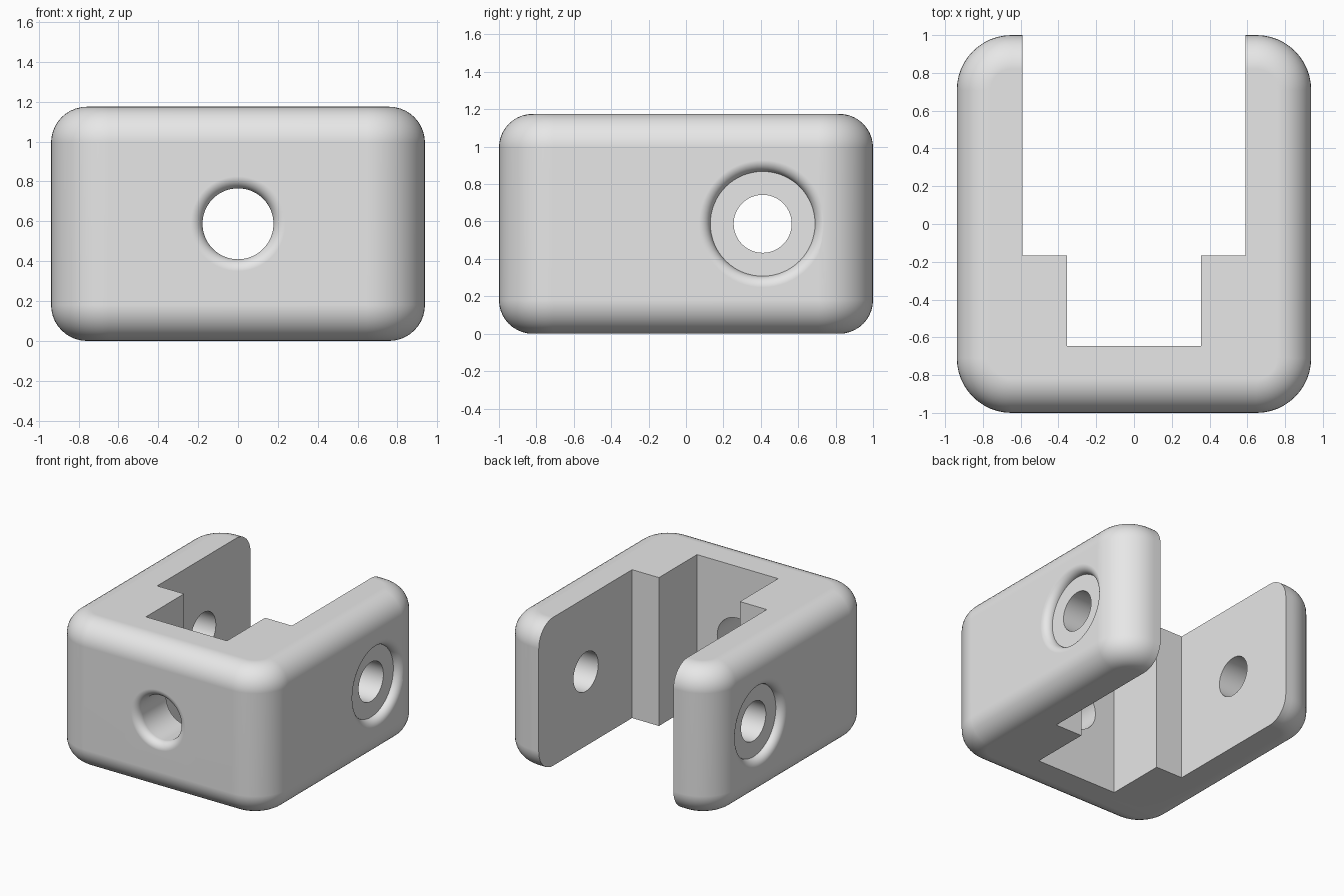
import bpy, bmesh, math
from mathutils import Matrix

if "Cube" in bpy.data.objects:
    bpy.data.objects.remove(bpy.data.objects["Cube"])

W, D, H = 0.938, 1.0, 1.175      # half width, half depth, height
CORNER, FILLET, LIP = 0.29, 0.18, 0.06
MID = H / 2

grey = bpy.data.materials.new("plain grey")
grey.diffuse_color = (0.8, 0.8, 0.8, 1)
grey.use_nodes = True
grey.node_tree.nodes["Principled BSDF"].inputs["Base Color"].default_value = grey.diffuse_color


def make_object(name, bm):
    bmesh.ops.recalc_face_normals(bm, faces=bm.faces)
    mesh = bpy.data.meshes.new(name)
    bm.to_mesh(mesh)
    bm.free()
    mesh.materials.append(grey)
    ob = bpy.data.objects.new(name, mesh)
    bpy.context.collection.objects.link(ob)
    return ob


def loft(name, rings):
    """Skin closed rings of points and cap both ends."""
    bm = bmesh.new()
    loops = [[bm.verts.new(p) for p in ring] for ring in rings]
    n = len(loops[0])
    for a, b in zip(loops, loops[1:]):
        for i in range(n):
            j = (i + 1) % n
            bm.faces.new((a[i], a[j], b[j], b[i]))
    bm.faces.new(loops[0])
    bm.faces.new(loops[-1])
    return make_object(name, bm)


def rounded_outline(inset, z, steps=12):
    """Rounded rectangle moved inward by inset."""
    pts, r = [], CORNER - inset
    for k, (sx, sy) in enumerate(((1, 1), (-1, 1), (-1, -1), (1, -1))):
        for i in range(steps + 1):
            a = math.pi / 2 * (k + i / steps)
            pts.append((sx * (W - CORNER) + r * math.cos(a),
                        sy * (D - CORNER) + r * math.sin(a), z))
    return pts


def lathe(name, profile, matrix, sides=64):
    """Turned cutter; profile holds (radius, height above the surface)."""
    rings = [[matrix @ Matrix.Rotation(2 * math.pi * i / sides, 4, 'Z')
              @ Matrix.Translation((r, 0, h)) @ Matrix.Identity(4).to_translation()
              for i in range(sides)] for r, h in profile]
    return loft(name, rings)


def lip(radius, steps=8):
    """Rounded mouth of a hole, from just outside the surface inward."""
    arc = [(radius + LIP * (1 - math.sin(a)), -LIP * (1 - math.cos(a)))
           for a in (math.pi / 2 * i / steps for i in range(steps + 1))]
    return [(radius + LIP, 0.2)] + arc


# Main block with rounded corners and rounded top and bottom rims
arc = [math.pi / 2 * i / 10 for i in range(11)]
low = [(FILLET * (1 - math.sin(a)), FILLET * (1 - math.cos(a))) for a in arc]
section = low + [(d, H - z) for d, z in reversed(low)]
body = loft("bracket_body", [rounded_outline(d, z) for d, z in section])

# Stepped slot open at the back
half = [(0.355, -0.645), (0.355, -0.168), (0.59, -0.168), (0.59, 1.3)]
plan = half + [(-x, y) for x, y in reversed(half)]
cutters = [loft("slot_cutter", [[(x, y, z) for x, y in plan] for z in (-0.3, H + 0.3)])]

# Front hole with a rounded mouth
front = Matrix.Translation((0, -D, MID)) @ Matrix.Rotation(math.pi / 2, 4, 'X')
cutters.append(lathe("front_hole_cutter", lip(0.178) + [(0.178, -0.6)], front))

# Side holes, each with a shallow round recess
for s in (1, -1):
    side = Matrix.Translation((s * W, 0.41, MID)) @ Matrix.Rotation(s * math.pi / 2, 4, 'Y')
    cutters.append(lathe("side_hole_cutter",
                         lip(0.28) + [(0.155, -LIP), (0.155, -0.5)], side))

# Cut the block and keep the finished mesh
for c in cutters:
    mod = body.modifiers.new(c.name, 'BOOLEAN')
    mod.operation, mod.solver, mod.object = 'DIFFERENCE', 'EXACT', c
bpy.context.view_layer.update()
done = bpy.data.meshes.new_from_object(
    body.evaluated_get(bpy.context.evaluated_depsgraph_get()))
body.modifiers.clear()
body.data = done
for c in cutters:
    bpy.data.objects.remove(c)

# Smooth the rounds, keep hard edges crisp and flats flat
bpy.context.view_layer.objects.active = body
body.select_set(True)
bpy.ops.object.shade_smooth_by_angle(angle=math.radians(30))
weighted = body.modifiers.new("flat_faces", 'WEIGHTED_NORMAL')
weighted.keep_sharp = True
